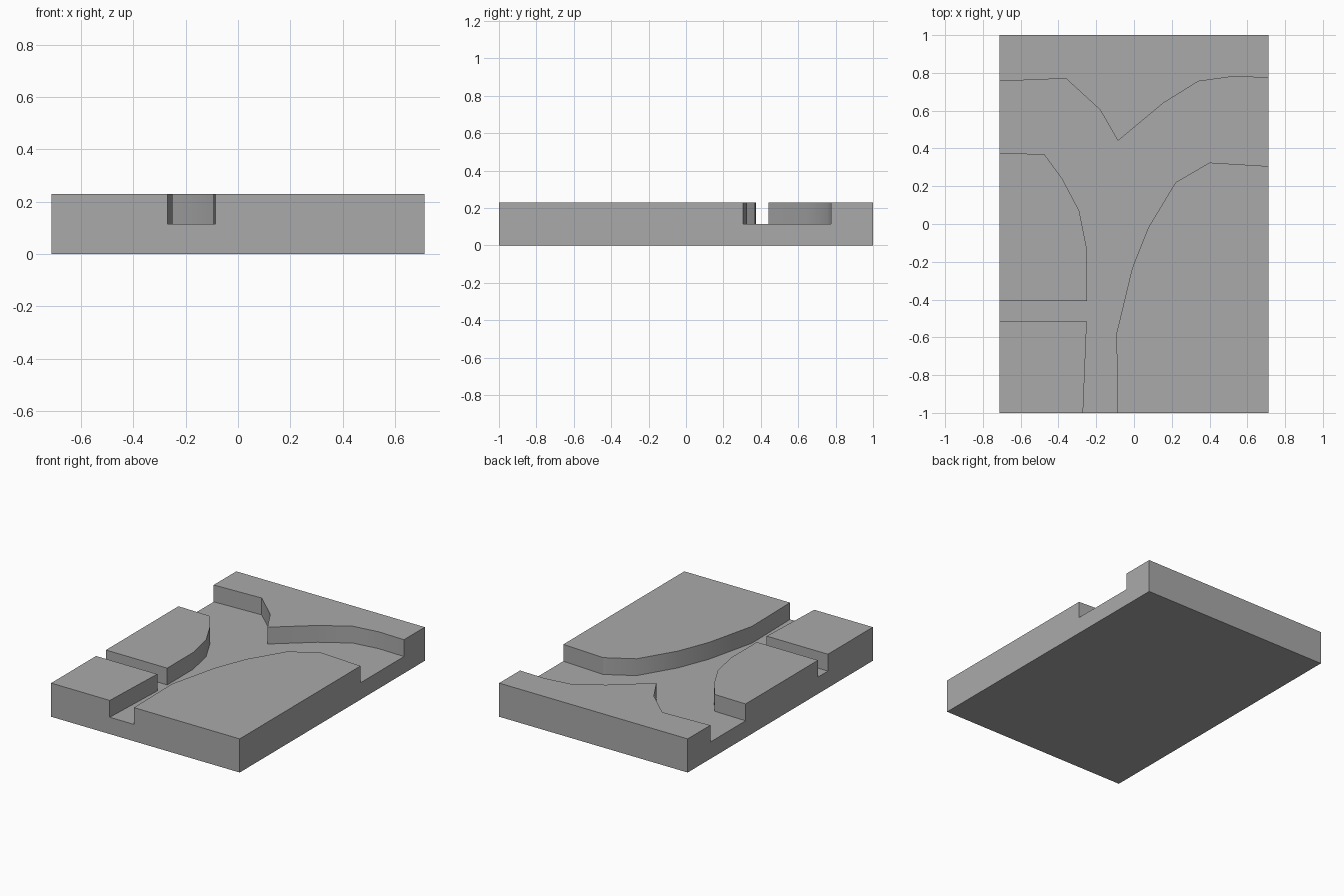
import bpy
import bmesh
import math

HALF_WIDTH, HALF_LENGTH = 0.713, 1.0
HEIGHT, FLOOR = 0.23, 0.115
OUT = 0.1  # overshoot of the cutter past the slab edges

default_cube = bpy.data.objects.get("Cube")
if default_cube:
    bpy.data.objects.remove(default_cube, do_unlink=True)

# One plain grey for the whole slab
grey = bpy.data.materials.new("stone grey")
grey.use_nodes = True
colour = (0.4, 0.4, 0.4, 1)
grey.diffuse_color = colour
grey.node_tree.nodes["Principled BSDF"].inputs["Base Color"].default_value = colour


def prism(name, outline, bottom, top):
    """Extrude a flat outline from bottom to top as a closed solid."""
    bm = bmesh.new()
    face = bm.faces.new([bm.verts.new((x, y, bottom)) for x, y in outline])
    extruded = bmesh.ops.extrude_face_region(bm, geom=[face], use_keep_orig=True)
    for vert in extruded["geom"]:
        if isinstance(vert, bmesh.types.BMVert):
            vert.co.z = top
    bmesh.ops.recalc_face_normals(bm, faces=bm.faces)
    mesh = bpy.data.meshes.new(name)
    bm.to_mesh(mesh)
    bm.free()
    mesh.materials.append(grey)
    obj = bpy.data.objects.new(name, mesh)
    bpy.context.collection.objects.link(obj)
    return obj


# Solid slab
w, l = HALF_WIDTH, HALF_LENGTH
slab = prism("slab", [(-w, -l), (w, -l), (w, l), (-w, l)], 0, HEIGHT)

# Banks of the branching channel, each running between two slab edges
left, right, front = -w - OUT, w + OUT, -l - OUT
front_left_bank = [(-0.274, front), (-0.25, -0.515), (left, -0.515)]
middle_left_bank = [(left, -0.408), (-0.25, -0.408), (-0.25, -0.13), (-0.29, 0.07),
                    (-0.38, 0.24), (-0.475, 0.37), (left, 0.377)]
back_bank = [(left, 0.752), (-0.36, 0.77), (-0.18, 0.605), (-0.085, 0.44),
             (0.155, 0.64), (0.34, 0.755), (0.52, 0.78), (right, 0.772)]
right_bank = [(right, 0.3), (0.4, 0.325), (0.22, 0.22), (0.075, -0.02),
              (-0.01, -0.235), (-0.093, -0.58), (-0.085, front)]

# Channel cutter made from the joined banks
channel_cutter = prism("channel_cutter",
                       front_left_bank + middle_left_bank + back_bank + right_bank,
                       FLOOR, HEIGHT + OUT)
channel_cutter.hide_render = True

# Carve the channel into the slab
carve = slab.modifiers.new("carve channel", "BOOLEAN")
carve.operation = "DIFFERENCE"
carve.solver = "EXACT"
carve.object = channel_cutter
bpy.ops.object.select_all(action="DESELECT")
bpy.context.view_layer.objects.active = slab
slab.select_set(True)
bpy.ops.object.modifier_apply(modifier=carve.name)
bpy.data.objects.remove(channel_cutter, do_unlink=True)

# Smooth the curved banks and keep the corners sharp
bpy.ops.object.shade_smooth_by_angle(angle=math.radians(30))
slab.name = "channelled_slab"
